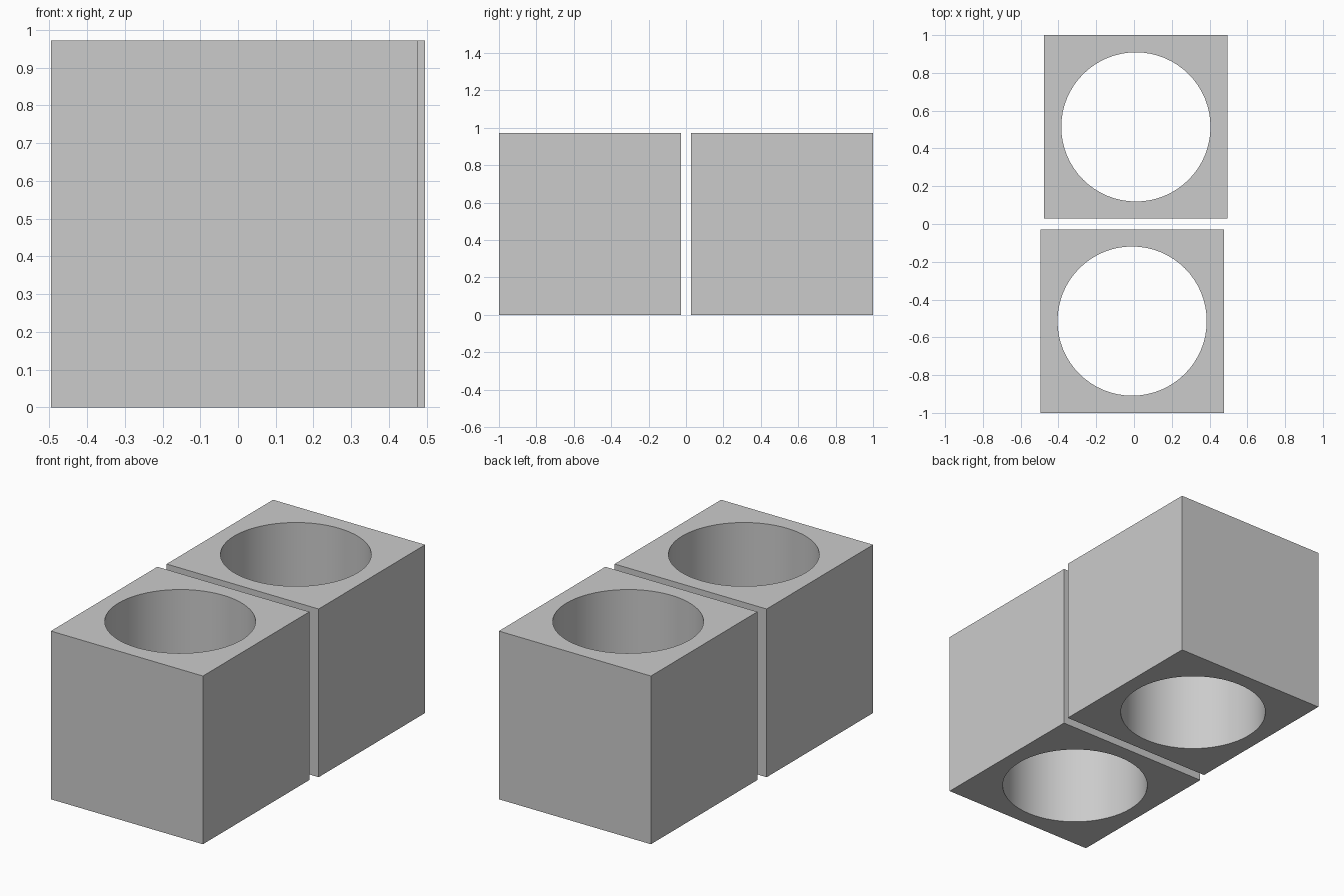
import bpy
import bmesh
from math import cos, sin, tau

SIDE = 0.972      # edge length of each block
RADIUS = 0.395    # radius of the bore
SEGMENTS = 64     # multiple of 8, so the corners fall on a vertex

cube = bpy.data.objects.get("Cube")
if cube:
    bpy.data.objects.remove(cube, do_unlink=True)

grey = bpy.data.materials.new("light_grey")
grey.use_nodes = True
colour = (0.6, 0.6, 0.6, 1)
grey.diffuse_color = colour
grey.node_tree.nodes["Principled BSDF"].inputs["Base Color"].default_value = colour


def bored_block(name, x, y):
    """Square block with a round hole running from top to bottom."""
    bm = bmesh.new()
    columns = []
    for i in range(SEGMENTS):
        c, s = cos(tau * i / SEGMENTS), sin(tau * i / SEGMENTS)
        reach = SIDE / 2 / max(abs(c), abs(s))   # distance to the square edge
        # Loop around the wall section: outer bottom, outer top, inner top, inner bottom
        section = [(reach, 0), (reach, SIDE), (RADIUS, SIDE), (RADIUS, 0)]
        columns.append([bm.verts.new((r * c, r * s, z)) for r, z in section])
    for i, a in enumerate(columns):
        b = columns[(i + 1) % SEGMENTS]
        for j in range(4):
            k = (j + 1) % 4
            face = bm.faces.new((a[j], b[j], b[k], a[k]))
            face.smooth = j == 2                 # only the bore is rounded
    bmesh.ops.recalc_face_normals(bm, faces=bm.faces)
    # Keep the rims of the bore crisp
    for edge in bm.edges:
        if edge.calc_face_angle(0) > 0.5:
            edge.smooth = False
    mesh = bpy.data.meshes.new(name)
    bm.to_mesh(mesh)
    bm.free()
    mesh.materials.append(grey)
    block = bpy.data.objects.new(name, mesh)
    block.location = (x, y, 0)
    bpy.context.collection.objects.link(block)


# Two blocks in a row, slightly offset sideways
bored_block("front_block", -0.01, -0.514)
bored_block("back_block", 0.01, 0.514)
